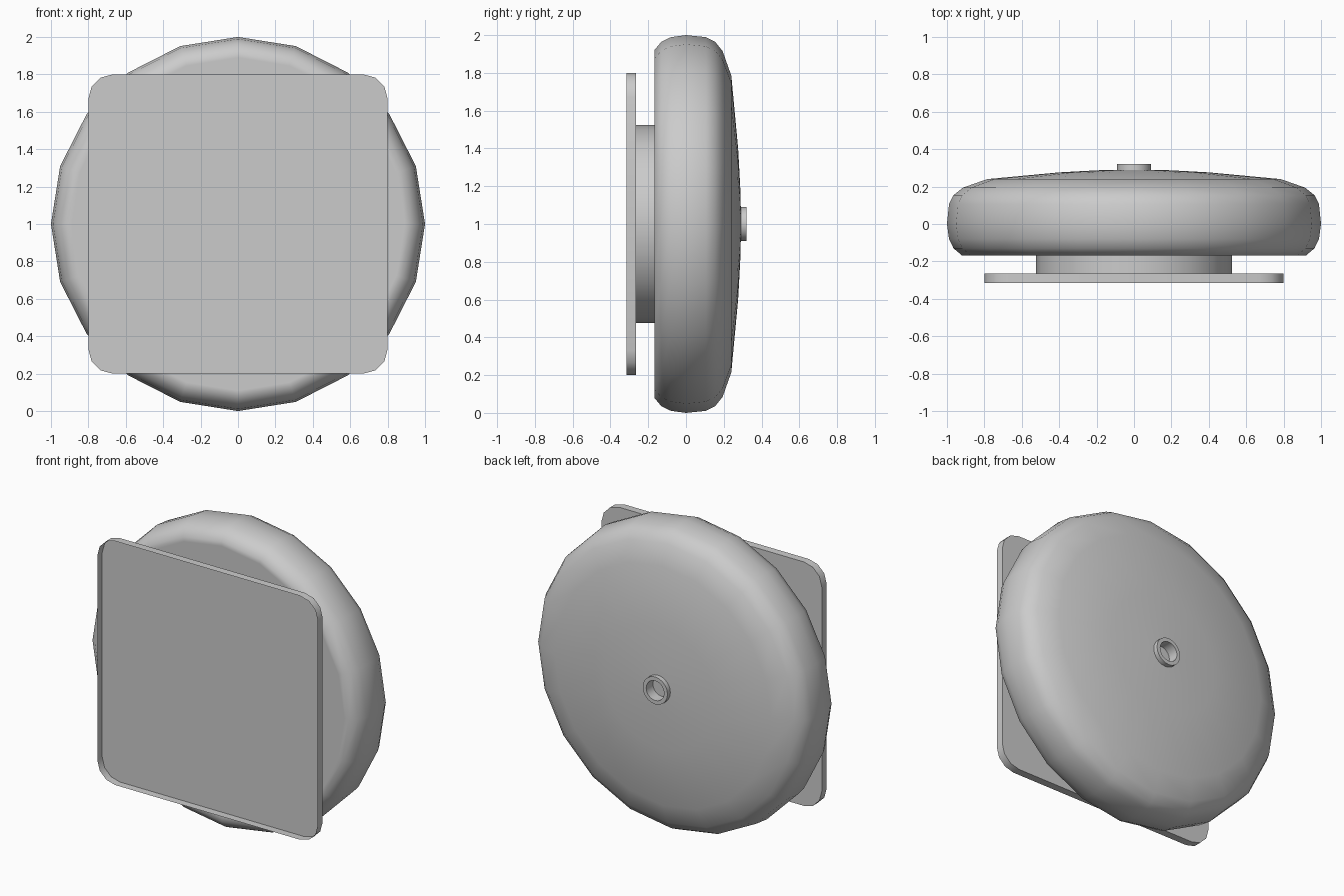
import bpy, bmesh, math

if "Cube" in bpy.data.objects:
    bpy.data.objects.remove(bpy.data.objects["Cube"])

CENTRE_Z = 1.0


def finish(name, bm, angle):
    bmesh.ops.recalc_face_normals(bm, faces=bm.faces)
    me = bpy.data.meshes.new(name)
    bm.to_mesh(me)
    bm.free()
    ob = bpy.data.objects.new(name, me)
    bpy.context.collection.objects.link(ob)
    bpy.ops.object.select_all(action='DESELECT')
    ob.select_set(True)
    bpy.context.view_layer.objects.active = ob
    bpy.ops.object.shade_smooth_by_angle(angle=math.radians(angle))
    return ob


def lathe(name, profile, sides=20, angle=35):
    """Turn (radius, y) points around the y axis and cap both ends."""
    bm = bmesh.new()
    rings = []
    for r, y in profile:
        rings.append([bm.verts.new((r * math.cos(2 * math.pi * i / sides), y,
                                    CENTRE_Z + r * math.sin(2 * math.pi * i / sides)))
                      for i in range(sides)])
    for a, b in zip(rings, rings[1:]):
        for i in range(sides):
            j = (i + 1) % sides
            bm.faces.new((a[i], a[j], b[j], b[i]))
    bm.faces.new(rings[0])
    bm.faces.new(rings[-1])
    return finish(name, bm, angle)


# Rounded gong, shallow dome and hollow stud turned as one profile
lathe("bell_gong", [(0.89, -0.168), (0.92, -0.168), (0.965, -0.13), (0.989, -0.08),
                    (1.0, 0.0), (0.989, 0.106), (0.965, 0.154), (0.915, 0.194),
                    (0.785, 0.24), (0.4, 0.276), (0.2, 0.287), (0.09, 0.29),
                    (0.09, 0.32), (0.065, 0.32), (0.065, 0.25)], angle=60)

# Short neck between gong and plate
lathe("neck", [(0.523, -0.265), (0.523, -0.165)])

# Square wall plate with rounded corners: a shallow tray, open at the front
bm = bmesh.new()
half, rad, steps = 0.8, 0.13, 3
outline = []
for k, (sx, sz) in enumerate([(1, 1), (-1, 1), (-1, -1), (1, -1)]):
    for s in range(steps + 1):
        a = math.radians(90 * k + 90 * s / steps)
        outline.append((sx * (half - rad) + rad * math.cos(a),
                        CENTRE_Z + sz * (half - rad) + rad * math.sin(a)))
back = [bm.verts.new((x, -0.265, z)) for x, z in outline]
rim = [bm.verts.new((x, -0.316, z)) for x, z in outline]
bm.faces.new(back)
for i in range(len(outline)):
    j = (i + 1) % len(outline)
    bm.faces.new((back[i], back[j], rim[j], rim[i]))
finish("wall_plate", bm, 35)
